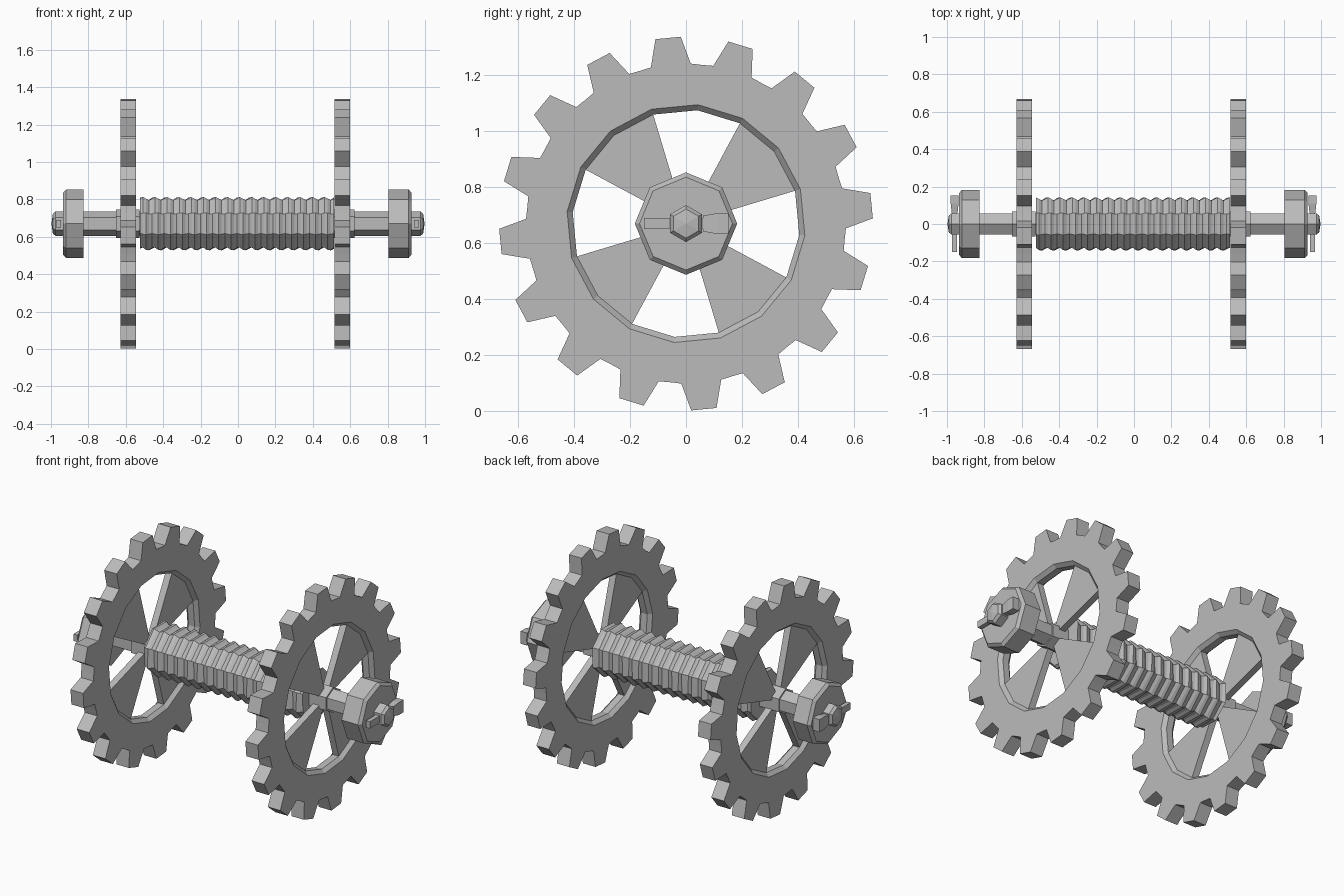
import bpy, bmesh
from math import sin, cos, pi, radians

if "Cube" in bpy.data.objects:
    bpy.data.objects.remove(bpy.data.objects["Cube"], do_unlink=True)

AXLE_Z = 0.67
steel = bpy.data.materials.new("grey_steel")
steel.use_nodes = True
GREY = (0.5, 0.5, 0.5, 1)
steel.diffuse_color = GREY
steel.node_tree.nodes["Principled BSDF"].inputs["Base Color"].default_value = GREY


def finish(bm, name):
    bmesh.ops.recalc_face_normals(bm, faces=bm.faces)
    mesh = bpy.data.meshes.new(name)
    bm.to_mesh(mesh)
    bm.free()
    mesh.materials.append(steel)
    obj = bpy.data.objects.new(name, mesh)
    obj.location.z = AXLE_Z
    bpy.context.collection.objects.link(obj)
    return obj


def point(bm, x, r, deg):
    a = radians(deg)
    return bm.verts.new((x, r * cos(a), r * sin(a)))


def bridge(bm, a, b):
    n = len(a)
    for i in range(n):
        j = (i + 1) % n
        bm.faces.new((a[i], a[j], b[j], b[i]))


def lathe(name, profile, sides, phase):
    """Faceted solid along x; profile holds (x, radius) pairs."""
    bm = bmesh.new()
    rings = [[point(bm, x, r, phase + 360 * i / sides) for i in range(sides)]
             for x, r in profile]
    for a, b in zip(rings, rings[1:]):
        bridge(bm, a, b)
    bm.faces.new(rings[0])
    bm.faces.new(rings[-1])
    return finish(bm, name)


# Gear wheel: toothed rim with a chamfered opening and four sector spokes
TEETH, PHASE = 16, 5.5
STEP = 360 / TEETH
TOOTH = ((-STEP / 2, 0.57), (-7.2, 0.572), (-3.9, 0.668),
         (3.9, 0.668), (7.2, 0.572))


def gear(name, x, half=0.041, web=0.02):
    bm = bmesh.new()

    def hole(px, r):
        return [point(bm, px, r, PHASE + STEP * (k - 0.5)) for k in range(TEETH)]

    outlines, holes = [], []
    for s in (-1, 1):
        outer = [point(bm, x + s * half, r, PHASE + STEP * k + a)
                 for k in range(TEETH) for a, r in TOOTH]
        inner = hole(x + s * half, 0.427)
        for k in range(TEETH):
            n = len(TOOTH)
            arc = [outer[(k * n + i) % len(outer)] for i in range(n + 1)]
            bm.faces.new(arc + [inner[(k + 1) % TEETH], inner[k]])
        outlines.append(outer)
        holes.append(inner)
    bridge(bm, *outlines)
    lips = [hole(x + s * web, 0.407) for s in (-1, 1)]
    bridge(bm, holes[0], lips[0])
    bridge(bm, lips[0], lips[1])
    bridge(bm, lips[1], holes[1])

    # Spokes are radial wedges spanning two rim segments
    for q in range(4):
        start = PHASE + STEP / 2 + 90 * q
        sides = []
        for s in (-1, 1):
            px = x + s * web
            ring = [point(bm, px, 0.03, start + 2 * STEP), point(bm, px, 0.03, start)]
            ring += [point(bm, px, 0.409, start + STEP * i) for i in range(3)]
            bm.faces.new(ring)
            sides.append(ring)
        bridge(bm, *sides)
    return finish(bm, name)


gear("right_gear", -0.587)
gear("left_gear", 0.557)

# Worm: octagonal core with a shallow helical thread
bm = bmesh.new()
TURNS, ROWS, X0, X1 = 16, 64, -0.524, 0.512
rows = []
for i in range(ROWS + 1):
    x = X0 + (X1 - X0) * i / ROWS
    ring = []
    for j in range(8):
        wave = cos(2 * pi * (i * TURNS / ROWS - j / 8))
        ring.append(point(bm, x, 0.145 + 0.009 * wave, 22.5 + 45 * j))
    rows.append(ring)
for a, b in zip(rows, rows[1:]):
    bridge(bm, a, b)
bm.faces.new(rows[0])
bm.faces.new(rows[-1])
finish(bm, "worm_thread")

# Hexagonal axle with chamfered, slightly pointed ends
END = ((0.975, 0.066), (0.99, 0.052), (0.997, 0.004))
lathe("axle", [(-x, r) for x, r in reversed(END)] + list(END), 6, 90)


def box(bm, cx, half_x, y0, y1, z0, z1, taper=1.0):
    """Box along y whose near end is scaled by taper."""
    ends = []
    for y, k in ((y0, taper), (y1, 1.0)):
        ends.append([bm.verts.new((cx + sx * half_x * k, y, z * k))
                     for sx, z in ((-1, z0), (1, z0), (1, z1), (-1, z1))])
    bridge(bm, *ends)
    bm.faces.new(ends[0])
    bm.faces.new(ends[1])


# Collars, end nuts and locking pins
for label, s, nut_in, nut_out, gear_x, pin_x in (
        ("right", -1, 0.826, 0.935, 0.587, 0.959),
        ("left", 1, 0.805, 0.928, 0.557, 0.954)):
    lathe(label + "_collar", [(s * (gear_x + d), 0.076) for d in (-0.06, 0.066)], 6, 90)
    lathe(label + "_nut", [(s * nut_in, 0.183), (s * (nut_out - 0.016), 0.183),
                           (s * nut_out, 0.166)], 8, 90)
    bm = bmesh.new()
    box(bm, s * pin_x, 0.013, -0.15, 0.07, -0.02, 0.02)
    box(bm, s * pin_x, 0.021, 0.06, 0.11, -0.037, 0.037, 0.75)
    box(bm, s * pin_x, 0.021, 0.11, 0.152, -0.037, 0.037)
    finish(bm, label + "_pin")
